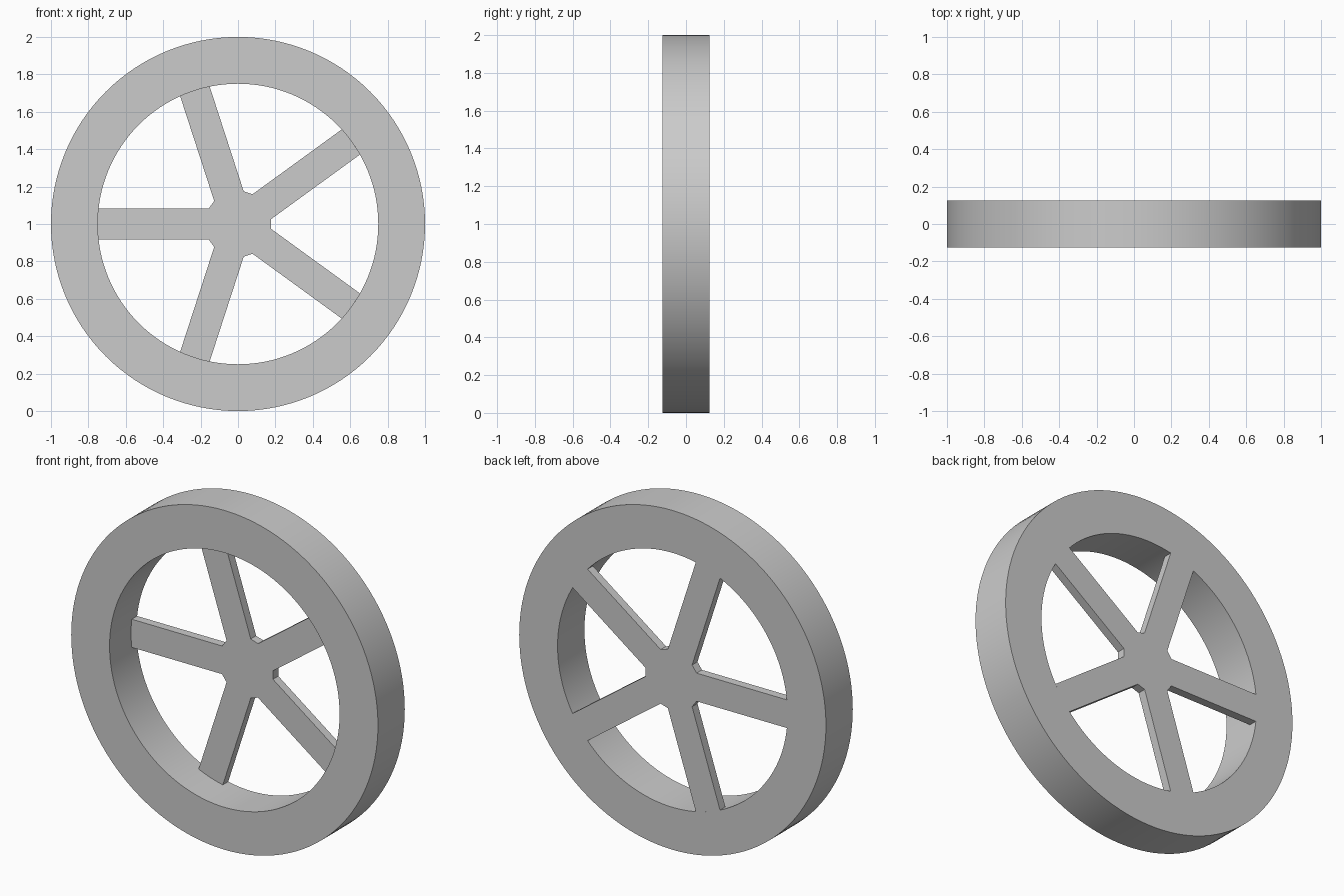
import bpy, bmesh, math
from mathutils import Matrix, Vector

if "Cube" in bpy.data.objects:
    bpy.data.objects.remove(bpy.data.objects["Cube"], do_unlink=True)

OUTER, INNER, HALF_DEPTH = 1.0, 0.75, 0.125
HUB, SPOKE_HALF, SPOKE_DEPTH = 0.177, 0.083, 0.05
SPOKES, SEGMENTS = 5, 128

grey = bpy.data.materials.new("plain grey")
grey.use_nodes = True
colour = (0.6, 0.6, 0.6, 1)
grey.diffuse_color = colour
grey.node_tree.nodes["Principled BSDF"].inputs["Base Color"].default_value = colour


def add_object(name, bm):
    bmesh.ops.recalc_face_normals(bm, faces=bm.faces)
    mesh = bpy.data.meshes.new(name)
    bm.to_mesh(mesh)
    bm.free()
    mesh.materials.append(grey)
    obj = bpy.data.objects.new(name, mesh)
    bpy.context.collection.objects.link(obj)
    obj.location.z = OUTER
    bpy.ops.object.select_all(action="DESELECT")
    obj.select_set(True)
    bpy.context.view_layer.objects.active = obj
    bpy.ops.object.shade_smooth_by_angle(angle=math.radians(30))
    return obj


def polar(radius, angle, y):
    return Vector((radius * math.cos(angle), y, radius * math.sin(angle)))


# Rim: rectangular section spun around the axle
bm = bmesh.new()
section = [bm.verts.new((r, y, 0)) for r, y in (
    (INNER, -HALF_DEPTH), (OUTER, -HALF_DEPTH), (OUTER, HALF_DEPTH), (INNER, HALF_DEPTH))]
edges = [bm.edges.new((section[i], section[(i + 1) % 4])) for i in range(4)]
bmesh.ops.spin(bm, geom=section + edges, cent=(0, 0, 0), axis=(0, 1, 0),
               angle=math.tau, steps=SEGMENTS, use_merge=True)
bmesh.ops.remove_doubles(bm, verts=bm.verts, dist=0.0001)
add_object("rim", bm)

# Hub and spokes: one star-shaped plate, flush with the back of the rim
bm = bmesh.new()
root = math.asin(SPOKE_HALF / HUB)
tip = math.asin(SPOKE_HALF / INNER)
outline = []
for k in range(SPOKES):
    middle = math.radians(36) + k * math.tau / SPOKES
    outline.append(polar(HUB, middle - root, HALF_DEPTH))
    outline += [polar(INNER, middle + tip * t / 3, HALF_DEPTH) for t in range(-3, 4)]
    outline.append(polar(HUB, middle + root, HALF_DEPTH))
face = bm.faces.new([bm.verts.new(p) for p in outline])
extruded = bmesh.ops.extrude_face_region(bm, geom=[face], use_keep_orig=True)
moved = [v for v in extruded["geom"] if isinstance(v, bmesh.types.BMVert)]
bmesh.ops.translate(bm, verts=moved, vec=(0, -SPOKE_DEPTH, 0))
add_object("hub_and_spokes", bm)
